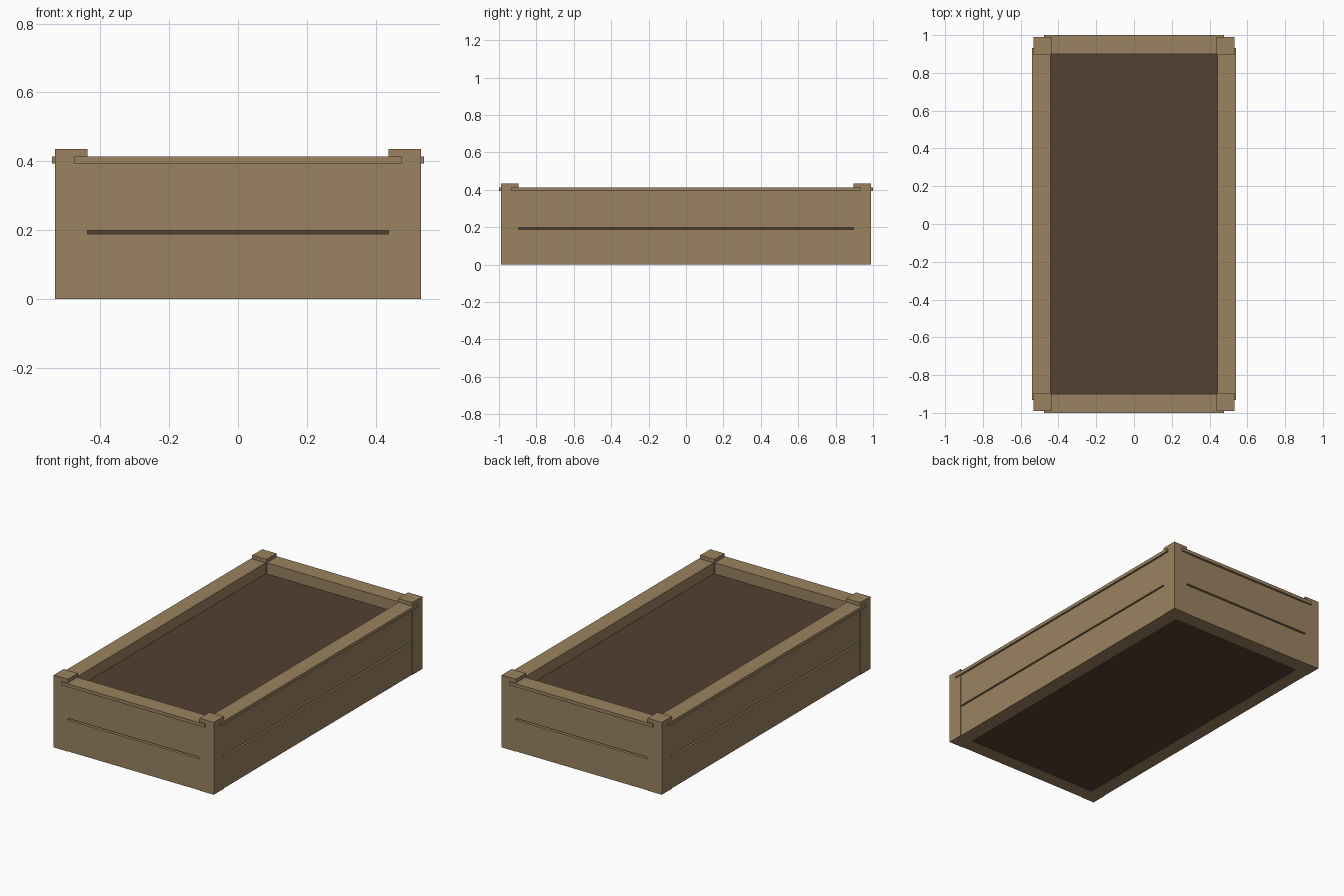
import bpy
import bmesh
from mathutils import Vector

cube = bpy.data.objects.get("Cube")
if cube:
    bpy.data.objects.remove(cube, do_unlink=True)


def make_material(name, color):
    mat = bpy.data.materials.new(name)
    mat.use_nodes = True
    mat.diffuse_color = color
    mat.node_tree.nodes["Principled BSDF"].inputs["Base Color"].default_value = color
    return mat


wood = make_material("light_wood", (0.328, 0.227, 0.119, 1))
earth = make_material("dark_soil", (0.087, 0.051, 0.033, 1))


def box(name, low, high, mat):
    """Axis-aligned box between two opposite corners."""
    low, high = Vector(low), Vector(high)
    center, size = (low + high) / 2, high - low
    bm = bmesh.new()
    bmesh.ops.create_cube(bm, size=1)
    bmesh.ops.scale(bm, vec=size, verts=bm.verts)
    mesh = bpy.data.meshes.new(name)
    bm.to_mesh(mesh)
    bm.free()
    mesh.materials.append(mat)
    obj = bpy.data.objects.new(name, mesh)
    obj.location = center
    bpy.context.collection.objects.link(obj)
    return obj


def mirrored_box(name, low, high, axis):
    """Box on the positive side plus its mirror image across one axis."""
    low, high = list(low), list(high)
    box(name[1], low, high, wood)
    low[axis], high[axis] = -high[axis], -low[axis]
    box(name[0], low, high, wood)


POST_X, POST_Y = 0.438, 0.895     # inner post faces
OUT_X, OUT_Y = 0.532, 0.99        # outer post faces
WALL_X, WALL_Y = 0.445, 0.902     # inner wall faces
RECESS = 0.003                    # planks sit just behind the post faces

# Corner posts
for end, y0, y1 in (("front", -OUT_Y, -POST_Y), ("back", POST_Y, OUT_Y)):
    mirrored_box((f"{end}_right_post", f"{end}_left_post"),
                 (POST_X, y0, 0), (OUT_X, y1, 0.435), 0)

# Two planks per wall with a narrow gap between them
for level, z0, z1 in (("lower", 0, 0.188), ("upper", 0.198, 0.393)):
    mirrored_box((f"right_{level}_plank", f"left_{level}_plank"),
                 (WALL_X, -POST_Y, z0), (OUT_X - RECESS, POST_Y, z1), 0)
    mirrored_box((f"front_{level}_plank", f"back_{level}_plank"),
                 (-POST_X, WALL_Y, z0), (POST_X, OUT_Y - RECESS, z1), 1)

# Flat rim boards, let into the posts
mirrored_box(("right_rim", "left_rim"),
             (WALL_X - 0.002, -0.932, 0.393), (0.541, 0.932, 0.413), 0)
mirrored_box(("front_rim", "back_rim"),
             (-0.476, WALL_Y - 0.002, 0.393), (0.476, 1, 0.413), 1)

# Soil filling
box("soil", (-WALL_X, -WALL_Y, 0.002), (WALL_X, WALL_Y, 0.345), earth)
